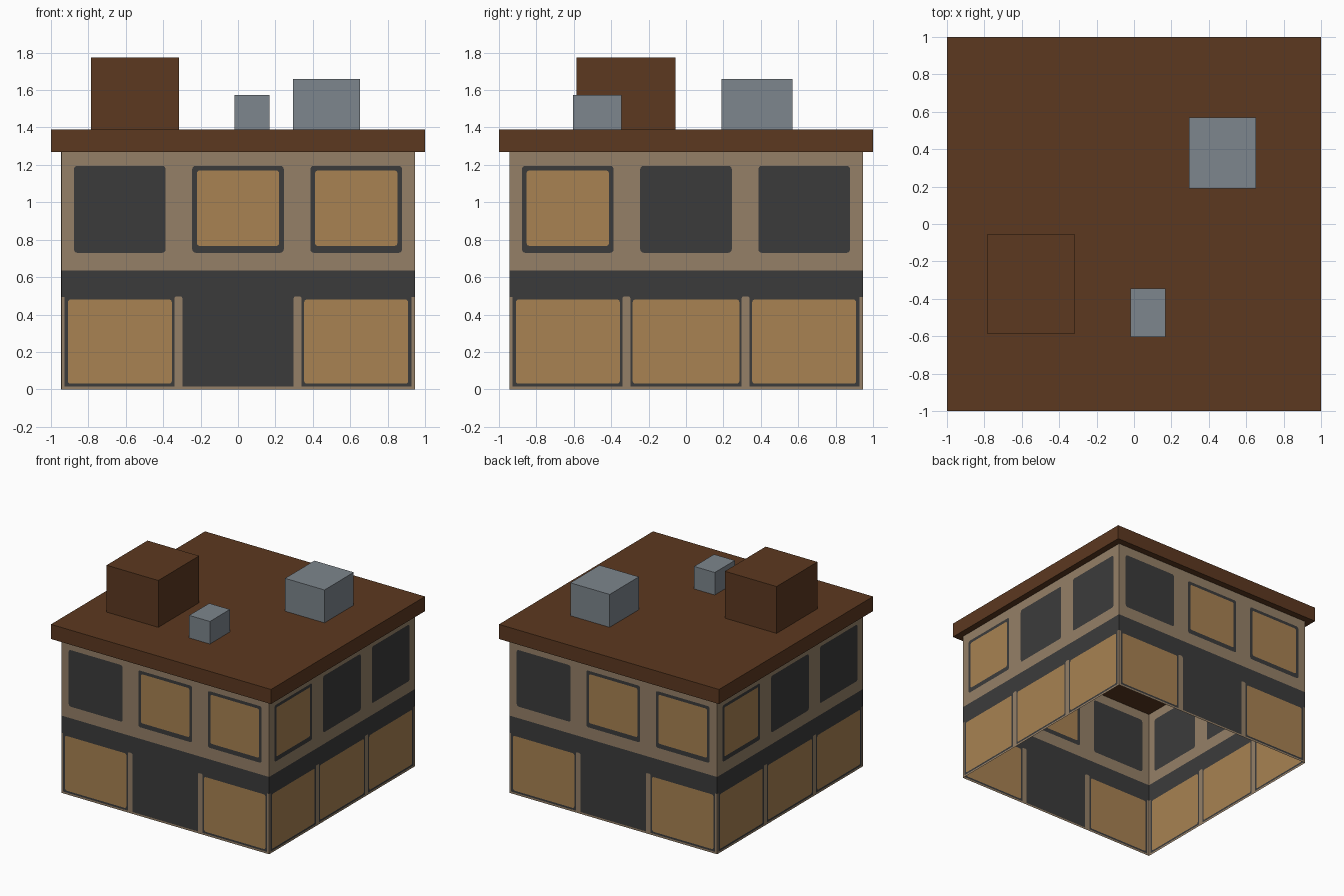
import bpy
import math
from mathutils import Vector, geometry

cube = bpy.data.objects.get("Cube")
if cube:
    bpy.data.objects.remove(cube, do_unlink=True)


def material(name, *rgb):
    mat = bpy.data.materials.new(name)
    mat.use_nodes = True
    mat.diffuse_color = (*rgb, 1)
    mat.node_tree.nodes["Principled BSDF"].inputs["Base Color"].default_value = (*rgb, 1)
    return mat


TAN = material("tan wall", 0.301, 0.216, 0.136)
DARK = material("charcoal trim", 0.044, 0.044, 0.044)
AMBER = material("amber glass", 0.392, 0.223, 0.084)
BROWN = material("brown roof", 0.107, 0.040, 0.0145)
GREY = material("grey metal", 0.205, 0.238, 0.266)
PAINTS = [TAN, DARK, AMBER]

HALF = 0.945      # half width of the walls
EAVE = 1.27       # top of the walls
ROOF = 1.39       # top of the roof slab


def add_object(name, verts, faces, mats):
    mesh = bpy.data.meshes.new(name)
    mesh.from_pydata(verts, [], faces)
    for mat in mats:
        mesh.materials.append(mat)
    obj = bpy.data.objects.new(name, mesh)
    bpy.context.collection.objects.link(obj)
    return obj


def box(name, x0, x1, y0, y1, z0, z1, mat):
    verts = [(x, y, z) for z in (z0, z1) for x, y in ((x0, y0), (x1, y0), (x1, y1), (x0, y1))]
    sides = [(i, (i + 1) % 4, (i + 1) % 4 + 4, i + 4) for i in range(4)]
    return add_object(name, verts, [(3, 2, 1, 0), (4, 5, 6, 7)] + sides, [mat])


def panel(x0, x1, z0, z1, radius=0.0, steps=3):
    """Counter-clockwise outline of a rectangle, with rounded corners if asked."""
    if not radius:
        return [Vector(p) for p in ((x0, z0), (x1, z0), (x1, z1), (x0, z1))]
    centres = [(x1 - radius, z1 - radius), (x0 + radius, z1 - radius),
               (x0 + radius, z0 + radius), (x1 - radius, z0 + radius)]
    return [Vector((cx + radius * math.cos(a), cz + radius * math.sin(a)))
            for q, (cx, cz) in enumerate(centres)
            for a in [(q + s / steps) * math.pi / 2 for s in range(steps + 1)]]


def wall(name, turn, lit, door):
    """One flat wall cut into coloured panels; later panels win over earlier ones."""
    layers = [(TAN, panel(-HALF, HALF, 0, EAVE)),
              (DARK, panel(-HALF, HALF, 0.015, 0.635))]
    # Ground floor posts
    for x0, x1 in ((-0.34, -0.297), (0.297, 0.34)):
        layers.append((TAN, panel(x0, x1, 0.001, 0.497, 0.012)))
    for x0, x1 in ((-HALF, -0.927), (0.927, HALF)):
        layers.append((TAN, panel(x0, x1, 0, 0.495)))
    # Shop windows, leaving the middle bay as a door where wanted
    for bay in (-1, 0, 1):
        if bay or not door:
            centre, half = 0.632 * bay, 0.278 if bay else 0.285
            layers.append((AMBER, panel(centre - half, centre + half, 0.03, 0.48, 0.014)))
    # Upper windows
    for bay in (-1, 0, 1):
        centre = 0.632 * bay
        layers.append((DARK, panel(centre - 0.245, centre + 0.245, 0.73, 1.195, 0.018)))
        if bay in lit:
            layers.append((AMBER, panel(centre - 0.22, centre + 0.22, 0.767, 1.17, 0.014)))

    points, loops = [], []
    for _, outline in layers:
        loops.append(list(range(len(points), len(points) + len(outline))))
        points += outline
    flat, _, faces, _, _, owners = geometry.delaunay_2d_cdt(points, [], loops, 1, 1e-5)
    obj = add_object(name, [(p.x, -HALF, p.y) for p in flat], faces, PAINTS)
    for poly, owner in zip(obj.data.polygons, owners):
        poly.material_index = PAINTS.index(layers[max(owner)][0])
    obj.rotation_euler.z = turn * math.pi / 2


# Walls: opposite sides share a layout
wall("front_wall", 0, (0, 1), True)
wall("right_wall", 1, (-1,), False)
wall("back_wall", 2, (0, 1), True)
wall("left_wall", 3, (-1,), False)

# Roof slab and the boxes standing on it
box("roof_slab", -1, 1, -1, 1, EAVE, ROOF, BROWN)
box("stair_house", -0.785, -0.315, -0.585, -0.055, ROOF, 1.775, BROWN)
box("small_vent", -0.02, 0.168, -0.605, -0.345, ROOF, 1.575, GREY)
box("large_vent", 0.295, 0.653, 0.19, 0.57, ROOF, 1.66, GREY)
